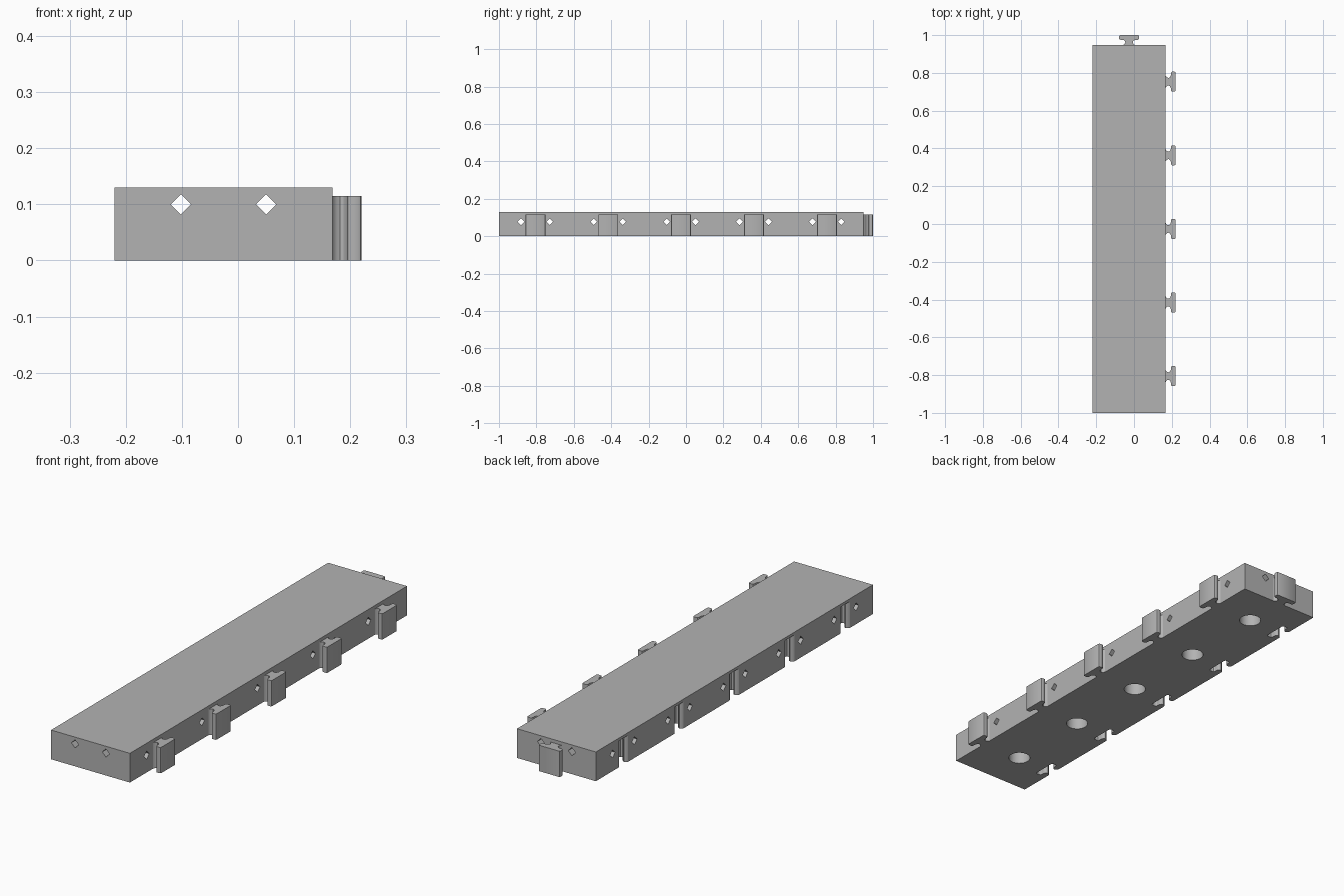
import bpy, bmesh
from math import pi
from mathutils import Matrix, Vector

if "Cube" in bpy.data.objects:
    bpy.data.objects.remove(bpy.data.objects["Cube"])

X0, X1, Y0, Y1 = -0.22, 0.168, -1.0, 0.948
HEIGHT, TAB_H = 0.13, 0.115
MID = (X0 + X1) / 2
PITCH = (Y1 - Y0) / 5
ROWS = [Y0 + PITCH * (i + 0.5) for i in range(5)]

grey = bpy.data.materials.new("plain grey")
grey.use_nodes = True
grey.diffuse_color = (0.45, 0.45, 0.45, 1)
grey.node_tree.nodes["Principled BSDF"].inputs["Base Color"].default_value = (0.45, 0.45, 0.45, 1)


def finish(name, bm):
    bmesh.ops.recalc_face_normals(bm, faces=bm.faces)
    mesh = bpy.data.meshes.new(name)
    bm.to_mesh(mesh)
    bm.free()
    obj = bpy.data.objects.new(name, mesh)
    bpy.context.collection.objects.link(obj)
    mesh.materials.append(grey)
    return obj


def activate(obj):
    bpy.ops.object.select_all(action='DESELECT')
    obj.select_set(True)
    bpy.context.view_layer.objects.active = obj


def smooth(obj):
    activate(obj)
    bpy.ops.object.shade_smooth_by_angle(angle=pi / 6)


# Connector outline: depth from the wall and half width
PROFILE = [(0, 0.031), (0.003, 0.026), (0.008, 0.022), (0.014, 0.02), (0.02, 0.022),
           (0.025, 0.028), (0.027, 0.035), (0.027, 0.046), (0.03, 0.051), (0.034, 0.053),
           (0.046, 0.053), (0.05, 0.051), (0.052, 0.047)]


def add_connector(bm, origin, angle, z0, z1, gap=0.0):
    side = [(d + gap * (d > 0.04), w + gap) for d, w in PROFILE]
    if gap:
        side.insert(0, (-0.02, side[0][1]))
    outline = side + [(d, -w) for d, w in reversed(side)]
    place = Matrix.Translation(Vector((*origin, 0))) @ Matrix.Rotation(angle, 4, 'Z')
    face = bm.faces.new([bm.verts.new(place @ Vector((d, w, z0))) for d, w in outline])
    extruded = bmesh.ops.extrude_face_region(bm, geom=[face])["geom"]
    bmesh.ops.translate(bm, vec=(0, 0, z1 - z0),
                        verts=[v for v in extruded if isinstance(v, bmesh.types.BMVert)])


def add_rod(bm, centre, rotation, radius, length, sides):
    bmesh.ops.create_cone(bm, cap_ends=True, segments=sides, radius1=radius, radius2=radius,
                          depth=length, matrix=Matrix.Translation(centre) @ rotation)


# Main slab
bm = bmesh.new()
bmesh.ops.create_cube(bm, size=1, matrix=Matrix.Translation((MID, (Y0 + Y1) / 2, HEIGHT / 2))
                      @ Matrix.Diagonal((X1 - X0, Y1 - Y0, HEIGHT, 1)))
slab = finish("slab", bm)

slots, bores, cross, along = (bmesh.new() for _ in range(4))
for y in ROWS:
    # Side slots and round bores, open underneath
    add_connector(slots, (X0, y), 0, -0.02, TAB_H + 0.003, 0.002)
    add_rod(bores, (MID, y, 0.045), Matrix.Identity(4), 0.046, 0.13, 48)
    # Diamond channels across the slab
    for s in (-1, 1):
        add_rod(cross, (MID, y + s * 0.077, 0.077), Matrix.Rotation(pi / 2, 4, 'Y'), 0.018, 0.5, 4)
# Diamond channels along the slab
for s in (-1, 1):
    add_rod(along, (MID + s * 0.076, 0, 0.1), Matrix.Rotation(pi / 2, 4, 'X'), 0.018, 2.2, 4)

for name, bm in (("slot_cutter", slots), ("bore_cutter", bores),
                 ("cross_cutter", cross), ("along_cutter", along)):
    cutter = finish(name, bm)
    cutter.hide_render = True
    smooth(cutter)
    mod = slab.modifiers.new(name, 'BOOLEAN')
    mod.operation, mod.solver, mod.object = 'DIFFERENCE', 'EXACT', cutter
    activate(slab)
    bpy.ops.object.modifier_apply(modifier=name)
    bpy.data.objects.remove(cutter)
smooth(slab)

# Connector tabs on the long side and the back end
places = [((X1, y), 0) for y in ROWS] + [((MID, Y1), pi / 2)]
for i, (origin, angle) in enumerate(places):
    bm = bmesh.new()
    add_connector(bm, origin, angle, 0, TAB_H)
    smooth(finish("back_tab" if angle else f"side_tab_{i + 1}", bm))
